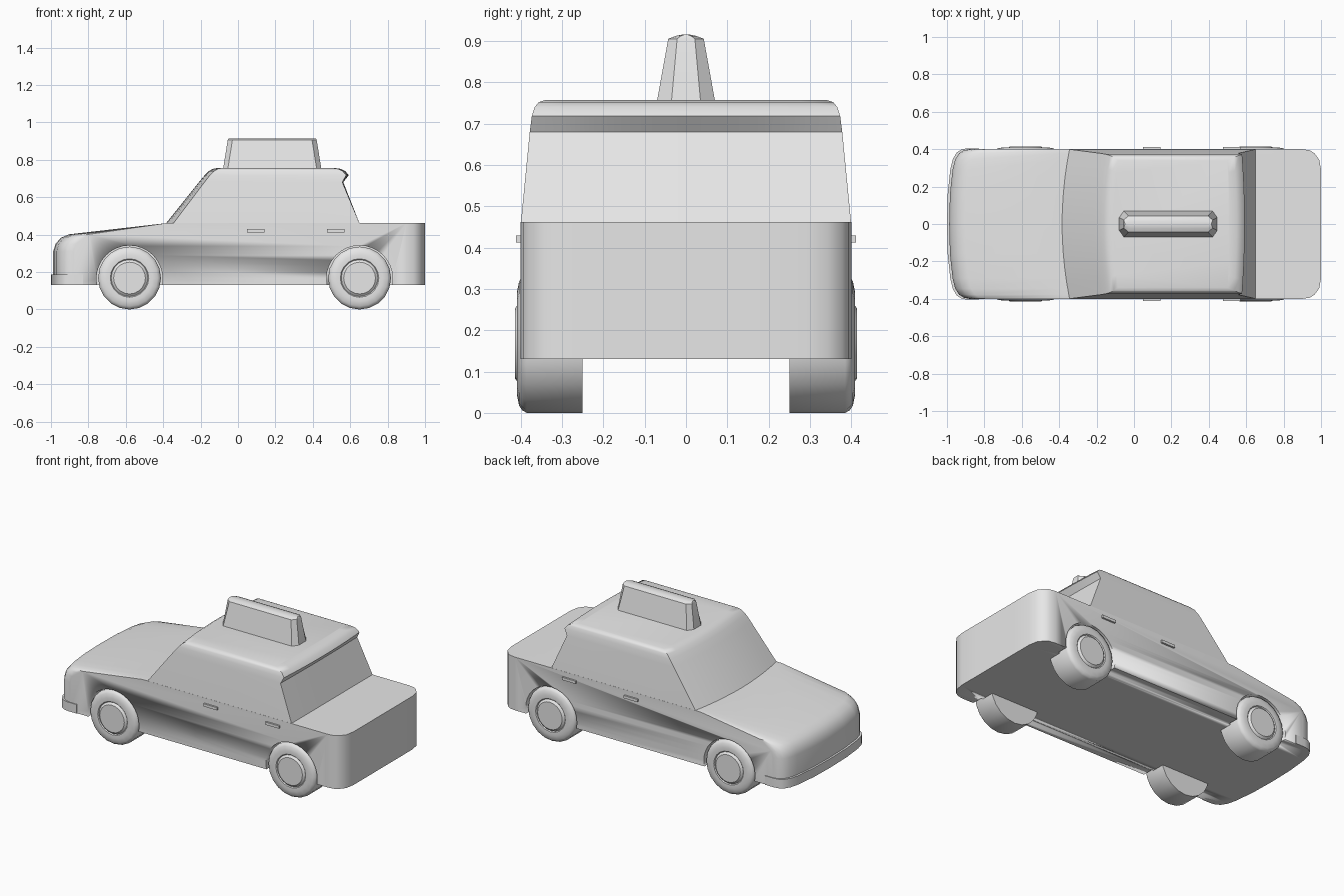
import bpy, bmesh, math
from mathutils import Matrix

if "Cube" in bpy.data.objects:
    bpy.data.objects.remove(bpy.data.objects["Cube"])

grey = bpy.data.materials.new("plain grey")
grey.use_nodes = True
grey.diffuse_color = (0.8, 0.8, 0.8, 1)
grey.node_tree.nodes["Principled BSDF"].inputs["Base Color"].default_value = (0.8, 0.8, 0.8, 1)


def finish(name, bm, angle=35):
    """Turn a bmesh into a named grey object with smooth shading and sharp edges."""
    bmesh.ops.remove_doubles(bm, verts=bm.verts, dist=0.0001)
    bmesh.ops.recalc_face_normals(bm, faces=bm.faces)
    mesh = bpy.data.meshes.new(name)
    bm.to_mesh(mesh)
    bm.free()
    mesh.materials.append(grey)
    obj = bpy.data.objects.new(name, mesh)
    bpy.context.collection.objects.link(obj)
    bpy.ops.object.select_all(action='DESELECT')
    obj.select_set(True)
    bpy.context.view_layer.objects.active = obj
    bpy.ops.object.shade_smooth_by_angle(angle=math.radians(angle))
    return obj


def loft(name, rings, angle=35):
    """Skin closed rings of equal length and cap both ends."""
    bm = bmesh.new()
    rows = [[bm.verts.new(p) for p in ring] for ring in rings]
    for a, b in zip(rows, rows[1:]):
        for i in range(len(a)):
            j = (i + 1) % len(a)
            bm.faces.new((a[i], a[j], b[j], b[i]))
    bm.faces.new(rows[0])
    bm.faces.new(rows[-1])
    return finish(name, bm, angle)


def mirrored(half):
    """Plan points (y, front x, rear x) repeated on the other side."""
    return [(-y, f, r) for y, f, r in reversed(half)] + half[1:]


# Rounded plan outline shared by body and bumper
plan = mirrored([(0, -0.988, 1), (0.16, -0.984, 1), (0.29, -0.97, 1),
                 (0.345, -0.956, 0.99), (0.378, -0.935, 0.965),
                 (0.394, -0.91, 0.94), (0.4, -0.88, 0.9)])


# Lower body: side profiles skinned across the width
def body_section(y, f, r):
    profile = [(f, 0.13), (f, 0.31), (f + 0.012, 0.35), (f + 0.04, 0.383),
               (f + 0.085, 0.402), (-0.38, 0.462), (r, 0.462), (r, 0.13)]
    return [(x, y, z) for x, z in profile]


body = loft("body", [body_section(*p) for p in plan])

# Shallow wheel arches cut in the sides
wheel_x = (-0.58, 0.65)
for x in wheel_x:
    for side in (-1, 1):
        bm = bmesh.new()
        place = Matrix.Translation((x, side * 0.42, 0.165)) @ Matrix.Rotation(math.pi / 2, 4, 'X')
        bmesh.ops.create_cone(bm, cap_ends=True, segments=32, radius1=0.177,
                              radius2=0.177, depth=0.18, matrix=place)
        cutter = finish("arch_cutter", bm)
        cutter.hide_render = True
        cut = body.modifiers.new("arch", 'BOOLEAN')
        cut.operation = 'DIFFERENCE'
        cut.solver = 'EXACT'
        cut.object = cutter
        bpy.context.view_layer.objects.active = body
        bpy.ops.object.modifier_apply(modifier=cut.name)
        bpy.data.objects.remove(cutter)


# Cabin: horizontal rings with bowed windscreen and rear roof lip
def cabin_ring(z, front, bow, rear, rear_bow, w):
    ts = [i / 5 - 1 for i in range(11)]
    screen = [(front - bow * (1 - t * t), t * w, z) for t in ts]
    back = [(rear + rear_bow * (1 - t * t), t * w, z) for t in reversed(ts)]
    return screen + back


loft("cabin", [cabin_ring(*r) for r in (
    (0.455, -0.35, 0.04, 0.652, 0, 0.4),
    (0.68, -0.18, 0.03, 0.558, 0.005, 0.378),
    (0.718, -0.15, 0.028, 0.578, 0.014, 0.373),
    (0.74, -0.128, 0.028, 0.56, 0.014, 0.366),
    (0.752, -0.108, 0.026, 0.535, 0.014, 0.356),
    (0.757, -0.085, 0.024, 0.5, 0.012, 0.34))])


# Roof sign: tapered box with chamfered ends and a crowned top
def sign_ring(z, hx, hy):
    quarter = [(hx, 0.5 * hy), (hx - 0.025, hy)]
    pts = quarter + [(-a, b) for a, b in reversed(quarter)]
    pts += [(-a, -b) for a, b in pts]
    return [(0.183 + a, b, z) for a, b in pts]


loft("roof_sign", [sign_ring(0.75, 0.263, 0.071), sign_ring(0.905, 0.238, 0.043),
                   sign_ring(0.912, 0.235, 0.025), sign_ring(0.915, 0.232, 0.01)])

# Front bumper wrapping round the nose
outer = [(f - 0.012, y * 1.012) for y, f, r in plan]
outer = [(-0.83, -0.405)] + outer + [(-0.83, 0.405)]
inner = [(-0.83, 0.38), (-0.9, 0.36), (-0.93, 0), (-0.9, -0.36), (-0.83, -0.38)]
loft("front_bumper", [[(x, y, z) for x, y in outer + inner] for z in (0.13, 0.186)])

# Wheels: tyre and hub profile (radius, distance from the middle) spun on the axle
tyre = [(0.168, 0.25), (0.168, 0.385), (0.162, 0.396), (0.15, 0.404), (0.125, 0.409),
        (0.103, 0.408), (0.098, 0.403), (0.085, 0.414)]
segments = 20
for end, x in zip(("front", "rear"), wheel_x):
    for side, label in ((-1, "near"), (1, "far")):
        rings = []
        for radius, y in tyre:
            angles = [2 * math.pi * i / segments for i in range(segments)]
            rings.append([(x + radius * math.sin(a), side * y, 0.168 - radius * math.cos(a))
                          for a in angles])
        loft(f"{end}_wheel_{label}", rings)

# Door handles
for x in (0.095, 0.523):
    for side in (-1, 1):
        bm = bmesh.new()
        place = Matrix.Translation((x, side * 0.4, 0.421)) @ Matrix.Diagonal((0.094, 0.022, 0.017, 1))
        bmesh.ops.create_cube(bm, size=1, matrix=place)
        finish("door_handle", bm)
